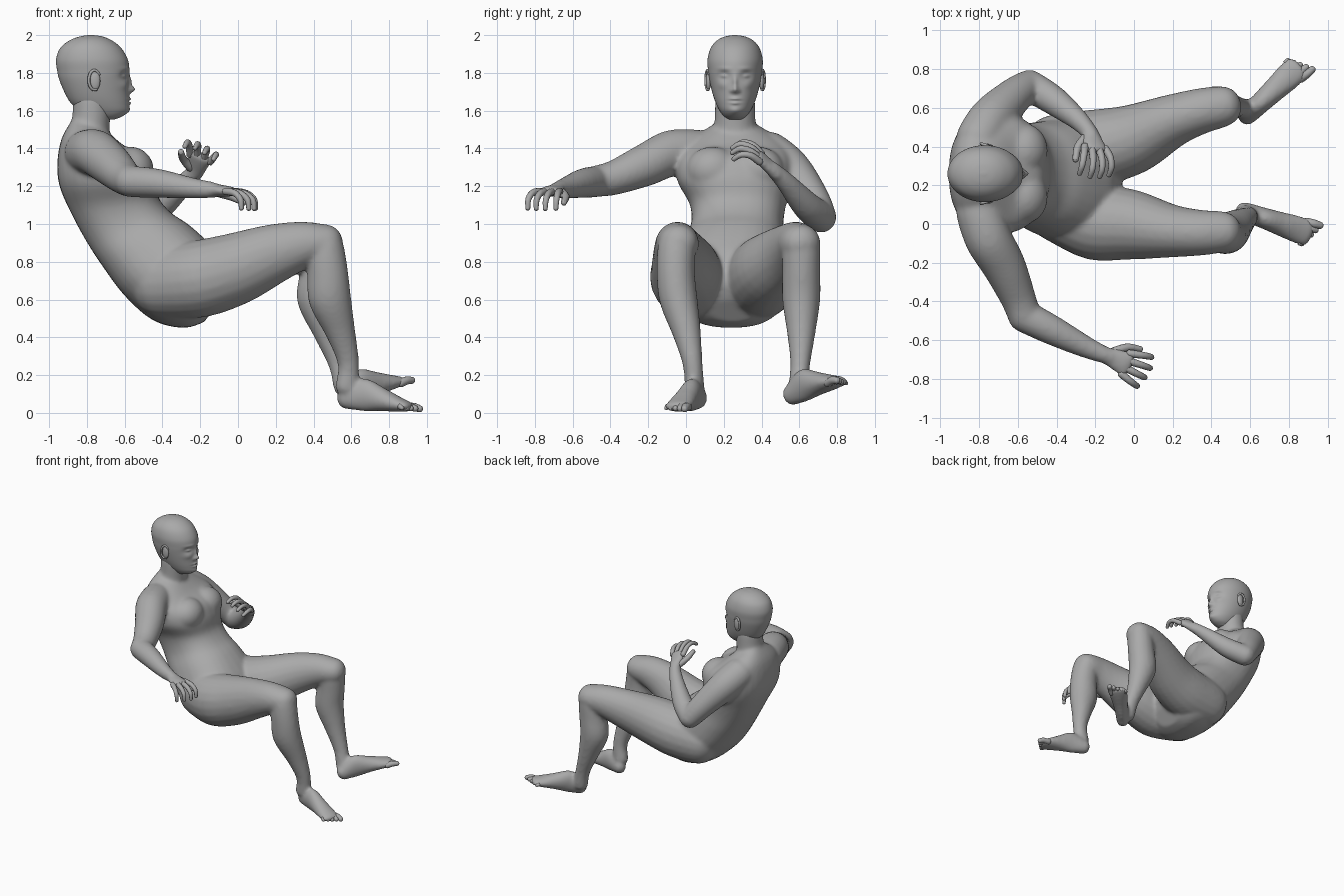
import bpy, bmesh
from math import sin, cos, pi, exp, copysign
from mathutils import Vector as V, Matrix

if "Cube" in bpy.data.objects:
    bpy.data.objects.remove(bpy.data.objects["Cube"])

skin = bpy.data.materials.new("grey_skin")
skin.use_nodes = True
GREY = (0.4, 0.4, 0.4, 1)
skin.diffuse_color = GREY
skin.node_tree.nodes["Principled BSDF"].inputs["Base Color"].default_value = GREY

MID = 0.26  # centre line of head and chest


def loft(bm, rings, segs=24, steps=4, power=1.0):
    """Closed skin through rings of (centre, side vector, depth vector)."""
    pts = [rings[0]] + rings + [rings[-1]]
    dense = []
    for i in range(1, len(pts) - 2):
        for s in range(steps):
            t = s / steps
            dense.append([0.5 * (2 * b + (c - a) * t + (2 * a - 5 * b + 4 * c - d) * t * t
                                 + (3 * b - a - 3 * c + d) * t ** 3)
                          for a, b, c, d in zip(*pts[i - 1:i + 3])])
    dense.append(rings[-1])

    def bend(f):
        return copysign(abs(f) ** power, f)
    loops = [[bm.verts.new(c + u * bend(cos(2 * pi * k / segs)) + v * bend(sin(2 * pi * k / segs)))
              for k in range(segs)] for c, u, v in dense]
    for lo, hi in zip(loops, loops[1:]):
        for k in range(segs):
            n = (k + 1) % segs
            bm.faces.new((lo[k], lo[n], hi[n], hi[k]))
    bm.faces.new(loops[0][::-1])
    bm.faces.new(loops[-1])


def tube(bm, path, hint=(0, 1, 0), segs=20, steps=4):
    """Limb through (x, y, z, side radius, depth radius) with rounded ends."""
    path = [(V(p[:3]), p[3], p[-1]) for p in path]
    rings = []
    last = len(path) - 1
    for i, (c, ru, rv) in enumerate(path):
        t = (path[min(i + 1, last)][0] - path[max(i - 1, 0)][0]).normalized()
        u = V(hint)
        u = (u - t * u.dot(t)).normalized()
        v = t.cross(u)
        ring = [(c, u * ru, v * rv)]
        if i in (0, last):
            out = t * min(ru, rv) * (1 if i else -1)
            caps = [(c + out * a, u * ru * s, v * rv * s) for a, s in ((0.55, 0.82), (0.85, 0.5), (0.97, 0.15))]
            ring = ring + caps if i else caps[::-1] + ring
        rings += ring
    loft(bm, rings, segs, steps)


def ball(bm, centre, radii):
    m = Matrix.Translation(centre) @ Matrix.Diagonal((*radii, 1))
    bmesh.ops.create_uvsphere(bm, u_segments=24, v_segments=16, radius=1, matrix=m)


def finish(name, bm, voxel=0):
    bmesh.ops.recalc_face_normals(bm, faces=bm.faces)
    me = bpy.data.meshes.new(name)
    bm.to_mesh(me)
    bm.free()
    me.materials.append(skin)
    me.polygons.foreach_set("use_smooth", [True] * len(me.polygons))
    ob = bpy.data.objects.new(name, me)
    bpy.context.collection.objects.link(ob)
    if voxel:
        r = ob.modifiers.new("fuse", "REMESH")
        r.mode = "VOXEL"
        r.voxel_size = voxel
        r.use_smooth_shade = True
        s = ob.modifiers.new("soften", "SMOOTH")
        s.factor = 0.5
        s.iterations = 12


body = bmesh.new()

# Torso: back x, z, front x, z, half width, centre y
torso = [(-.88, 1.55, -.70, 1.50, .11, .26), (-.935, 1.45, -.61, 1.42, .25, .26),
         (-.957, 1.32, -.49, 1.35, .305, .26), (-.945, 1.2, -.44, 1.25, .305, .26),
         (-.89, 1.07, -.42, 1.14, .255, .275), (-.81, .92, -.355, 1.06, .245, .27),
         (-.72, .78, -.265, 1.0, .275, .25), (-.60, .62, -.17, .915, .31, .23),
         (-.45, .49, -.10, .83, .31, .23), (-.29, .45, -.06, .70, .24, .24),
         (-.18, .48, -.09, .60, .12, .25)]
loft(body, [(V(((bx + fx) / 2, y, (bz + fz) / 2)), V((0, w, 0)), V(((fx - bx) / 2, 0, (fz - bz) / 2)))
            for bx, bz, fx, fz, w, y in torso], segs=32, power=0.84)
for side in (-1, 1):
    ball(body, (-.57, MID + side * .12, 1.285), (.125, .14, .125))

# Neck
tube(body, [(-.80, MID, 1.40, .13, .12), (-.78, MID, 1.53, .11, .102), (-.77, MID, 1.66, .105, .102)])

# Legs: the right one, then the left one
for thigh, shin in (
    ([(-.40, .08), (-.2, .01), (0, -.005), (.2, -.037), (.35, -.045), (.455, -.04)],
     [(.46, -.05, .88), (.474, -.055, .75), (.487, -.04, .6), (.545, .005, .42), (.585, .035, .26), (.575, .045, .14)]),
    ([(-.40, .40), (-.2, .395), (0, .44), (.2, .535), (.35, .585), (.455, .607)],
     [(.45, .61, .88), (.437, .61, .75), (.425, .61, .6), (.48, .61, .42), (.535, .605, .26), (.565, .595, .14)])):
    shape = [(.69, .17, .19), (.71, .197, .205), (.767, .18, .19), (.847, .137, .156), (.89, .118, .125), (.9, .107, .102)]
    tube(body, [p + s for p, s in zip(thigh, shape)])
    girth = [(.1, .1), (.101, .108), (.101, .113), (.075, .078), (.053, .057), (.052, .06)]
    tube(body, [p + g for p, g in zip(shin, girth)])

# Arms
tube(body, [(-.80, .06, 1.38, .12), (-.75, -.08, 1.375, .122), (-.67, -.22, 1.31, .112),
            (-.60, -.38, 1.245, .092), (-.565, -.48, 1.225, .083)], hint=(0, 0, 1))
tube(body, [(-.57, -.475, 1.225, .083), (-.42, -.55, 1.215, .077), (-.24, -.64, 1.19, .056),
            (-.13, -.685, 1.18, .042)], hint=(0, 0, 1))
tube(body, [(-.80, .44, 1.37, .12), (-.73, .55, 1.28, .117), (-.62, .66, 1.14, .096),
            (-.545, .715, 1.04, .082)], hint=(1, 0, 0))
tube(body, [(-.54, .715, 1.035, .082), (-.41, .635, 1.1, .076), (-.28, .53, 1.22, .053),
            (-.22, .46, 1.29, .04)], hint=(1, 0, 0))


def hand(name, wrist, along, thumb_side):
    w, d = V(wrist), V(along).normalized()
    s = V(thumb_side)
    s = (s - d * s.dot(d)).normalized()
    n = d.cross(s)
    n *= copysign(1, n.z)

    def at(a, b, c, *r):
        return (*(w + d * a + s * b + n * c), *r)
    tube(body, [at(-.03, 0, 0, .042, .034), at(.04, 0, 0, .057, .032), at(.105, -.005, 0, .07, .026)], hint=s)
    bm = bmesh.new()
    for k, length in enumerate((1.0, 1.12, 1.05, .88)):
        b = .054 - .038 * k
        tube(bm, [at(.095, b, 0, .02), at(.095 + .065 * length, b * 1.3, -.004, .018),
                  at(.095 + .11 * length, b * 1.45, -.035, .016),
                  at(.095 + .12 * length, b * 1.45, -.08, .013)], hint=s, segs=10, steps=3)
    tube(bm, [at(.02, .035, -.012, .025), at(.075, .08, -.03, .021), at(.14, .095, -.055, .016)],
         hint=n, segs=10, steps=3)
    finish(name, bm)


hand("right_fingers", (-.13, -.685, 1.18), (.91, -.36, -.08), (.36, .91, 0))
hand("left_fingers", (-.22, .46, 1.285), (.18, -.72, .72), (-.8, 0, .4))


def foot(name, heel, tip, big_toe):
    h, d = V(heel), V(tip) - V(heel)
    s = d.cross(V((0, 0, 1))).normalized()
    n = s.cross(d).normalized()

    def at(a, b, c, *r):
        return (*(h + d * a + s * b + n * c), *r)
    tube(body, [at(0, 0, .02, .049, .059), at(.25, 0, .047, .054, .088), at(.5, 0, .029, .063, .063),
                at(.72, 0, .012, .072, .042), at(.86, 0, .004, .07, .028)], hint=s)
    bm = bmesh.new()
    for k in range(5):
        b, r = big_toe * (.052 - .027 * k), .022 - .002 * k
        tube(bm, [at(.8, b, 0, r), at(.9 - .025 * k, b * 1.08, .004, r), at(.98 - .035 * k, b * 1.12, -.004, r * .85)],
             hint=s, segs=10, steps=3)
    finish(name, bm)


foot("right_toes", (.57, .065, .057), (.95, -.065, .025), -1)
foot("left_toes", (.59, .565, .076), (.885, .845, .178), 1)
finish("body", body, voxel=0.012)

# Head: height, back x, front x, half width
skull = [(1.552, -.73, -.66, .03), (1.57, -.78, -.612, .058), (1.60, -.84, -.581, .082), (1.64, -.885, -.576, .102),
         (1.69, -.915, -.577, .119), (1.76, -.945, -.577, .136), (1.81, -.957, -.575, .143),
         (1.87, -.963, -.583, .146), (1.93, -.942, -.617, .13), (1.97, -.895, -.665, .098),
         (1.992, -.84, -.715, .055), (2.0, -.79, -.765, .008)]
head = bmesh.new()
loft(head, [(V(((b + f) / 2, MID, z)), V((0, w, 0)), V(((f - b) / 2, 0, 0))) for z, b, f, w in skull],
     segs=120, steps=8)

# Face relief: side offset, height, side spread, height spread, push
relief = [(0, 1.712, .017, .018, .03), (0, 1.75, .013, .03, .014), (.02, 1.705, .011, .01, .008),
          (.06, 1.785, .028, .022, -.02), (.06, 1.783, .018, .011, .016), (.055, 1.822, .035, .01, .005),
          (0, 1.662, .026, .008, .011), (0, 1.64, .022, .008, .01), (0, 1.651, .03, .004, -.007),
          (0, 1.6, .03, .018, .007), (.07, 1.735, .025, .02, .006)]
for v in head.verts:
    if v.co.x > -.72:
        y, z = v.co.y - MID, v.co.z
        v.co.x += sum(p * exp(-((abs(y) - o) / sy) ** 2 - ((z - h) / sz) ** 2) for o, h, sy, sz, p in relief)
finish("head", head)

# Ears: a flat shell with a raised rim
for name, side in (("right_ear", -1), ("left_ear", 1)):
    ear = bmesh.new()
    ball(ear, (-.757, MID + side * .141, 1.757), (.028, .014, .05))
    rim = []
    for k in range(9):
        a = -1.9 + k * .55
        rim.append((-.76 - .03 * cos(a), MID + side * (.145 + .01 * cos(a)), 1.762 + .052 * sin(a), .008))
    tube(ear, rim, segs=8, steps=2)
    finish(name, ear)
